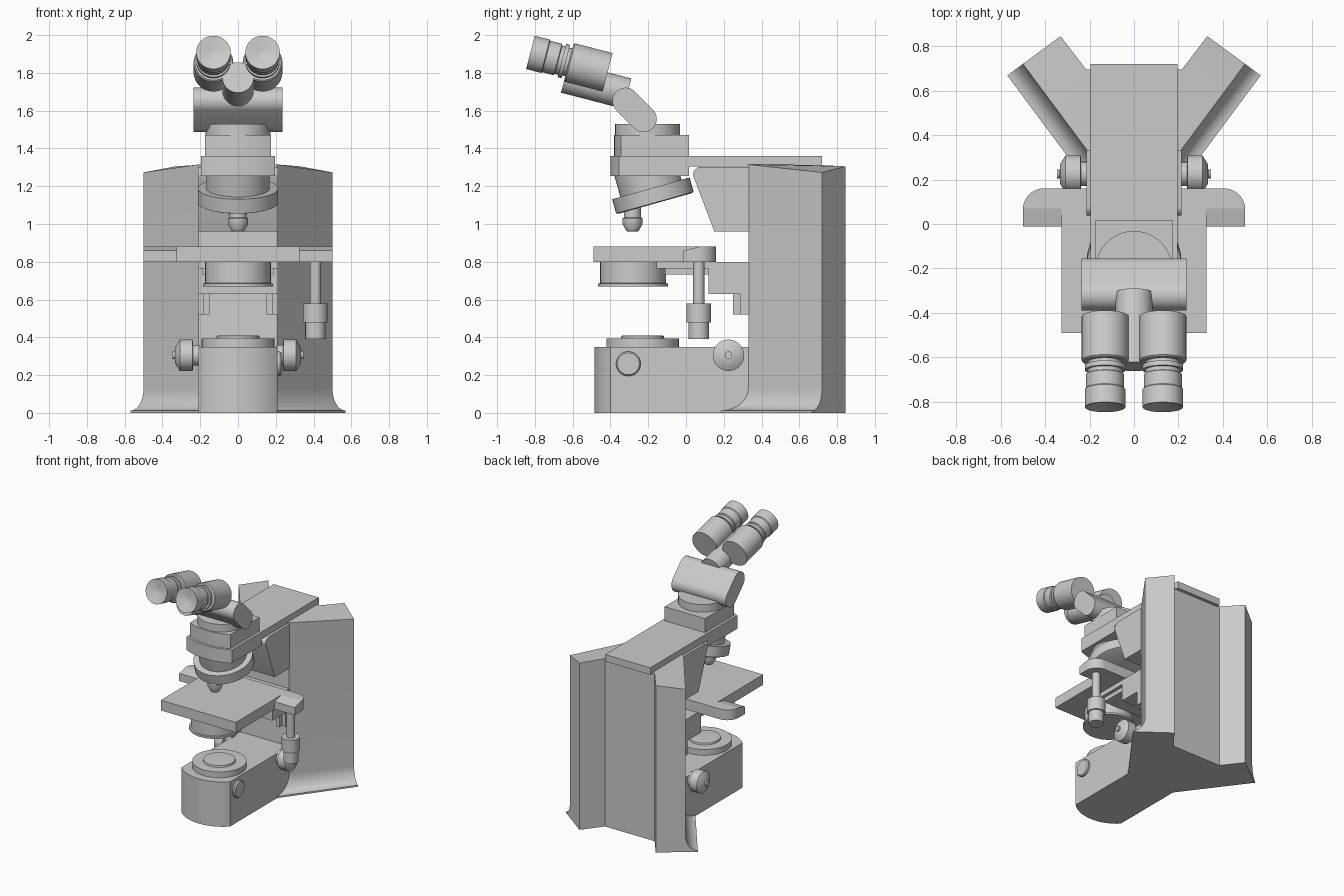
import bpy, bmesh, math
from mathutils import Vector, Matrix

if "Cube" in bpy.data.objects:
    bpy.data.objects.remove(bpy.data.objects["Cube"])


def finish(name, bm, smooth=True):
    bmesh.ops.recalc_face_normals(bm, faces=bm.faces)
    me = bpy.data.meshes.new(name)
    bm.to_mesh(me)
    bm.free()
    ob = bpy.data.objects.new(name, me)
    bpy.context.collection.objects.link(ob)
    if smooth:
        bpy.ops.object.select_all(action='DESELECT')
        ob.select_set(True)
        bpy.context.view_layer.objects.active = ob
        bpy.ops.object.shade_smooth_by_angle(angle=math.radians(30))
    return ob


def loft(name, rings, caps=True, smooth=True):
    """Skin a list of closed rings that all have the same point count."""
    bm = bmesh.new()
    vs = [[bm.verts.new(p) for p in ring] for ring in rings]
    n = len(rings[0])
    for a, b in zip(vs, vs[1:]):
        for i in range(n):
            j = (i + 1) % n
            bm.faces.new((a[i], a[j], b[j], b[i]))
    if caps:
        bm.faces.new(vs[0])
        bm.faces.new(vs[-1])
    return finish(name, bm, smooth)


def prism_z(name, pts, z0, z1):
    return loft(name, [[(x, y, z) for x, y in pts] for z in (z0, z1)])


def prism_x(name, pts, x0, x1):
    return loft(name, [[(x, y, z) for y, z in pts] for x in (x0, x1)])


def box(name, x0, x1, y0, y1, z0, z1):
    return prism_z(name, [(x0, y0), (x1, y0), (x1, y1), (x0, y1)], z0, z1)


def lathe(name, profile, origin, axis=(0, 0, 1), n=48):
    """Turn (radius, distance) pairs around an axis through origin."""
    m = Matrix.Translation(origin) @ Vector(axis).to_track_quat('Z', 'Y').to_matrix().to_4x4()
    rings = [[m @ Vector((r * math.cos(2 * math.pi * i / n),
                          r * math.sin(2 * math.pi * i / n), t)) for i in range(n)]
             for r, t in profile]
    return loft(name, rings)


def bowed(w, side_y, front_y, back_y, n=16):
    """Plan outline: rectangle whose front edge is a shallow circular arc."""
    h = side_y - front_y
    r = (w * w + h * h) / (2 * h)
    a = math.asin(w / r)
    arc = [(r * math.sin(a * (2 * i / n - 1)),
            front_y + r - r * math.cos(a * (2 * i / n - 1))) for i in range(n + 1)]
    return arc + [(w, back_y), (-w, back_y)]


def arc(cx, cy, r, a0, a1, n=10):
    return [(cx + r * math.cos(math.radians(a0 + (a1 - a0) * i / n)),
             cy + r * math.sin(math.radians(a0 + (a1 - a0) * i / n))) for i in range(n + 1)]


# Base with bowed front
prism_z("base", bowed(0.21, -0.40, -0.485, 0.40), 0, 0.35)

# Rear stand: column with two splayed wings and a flared foot
def stand_ring(d, zs):
    half = [(0.21, 0.33 - d / 0.597), (0.5 + 0.802 * d, 0.72 - 0.597 * d),
            (0.33, 0.845), (0.215, 0.695)]
    pts = [(x, y, z) for (x, y), z in zip(half, zs)]
    return pts + [(-x, y, z) for x, y, z in reversed(pts)]

bm = bmesh.new()
rings = [stand_ring(0.087, [0] * 4)]
for i in range(11):
    a = math.pi / 2 * i / 10
    rings.append(stand_ring(0.087 * (1 - math.sin(a)), [0.012 + 0.118 * (1 - math.cos(a))] * 4))
rings.append(stand_ring(0, [1.315, 1.273, 1.305, 1.313]))
vs = [[bm.verts.new(p) for p in ring] for ring in rings]
for a, b in zip(vs, vs[1:]):
    for i in range(8):
        j = (i + 1) % 8
        bm.faces.new((a[i], a[j], b[j], b[i]))
for v in (vs[0], vs[-1]):
    bm.faces.new(v[:4])
    bm.faces.new(v[4:])
    bm.faces.new((v[0], v[3], v[4], v[7]))
finish("stand", bm)

# Upper arm, its bracket and the head blocks
box("arm", -0.195, 0.195, -0.1, 0.72, 1.305, 1.36)
prism_x("arm_bracket", [(0.15, 0.96), (0.04, 1.25)] + arc(0.08, 1.26, 0.043, 175, 90, 6)
        + [(0.36, 1.303), (0.36, 0.96)], -0.213, 0.213)
prism_z("head_block_lower", bowed(0.195, -0.355, -0.40, 0.015), 1.255, 1.36)
prism_z("head_block_upper", bowed(0.175, -0.345, -0.38, 0.015), 1.36, 1.47)
lathe("head_collar", [(0.172, 1.46), (0.172, 1.53)], (0, -0.203, 0))

# Hinged binocular head: stadium section swept sideways
prism_x("head_hinge", arc(-0.32, 1.652, 0.07, 45, 225, 16)
        + arc(-0.225, 1.556, 0.07, 225, 405, 16), -0.235, 0.235)
tilt = (0, -0.968, 0.25)
lathe("head_tube", [(0.083, 0), (0.083, 0.342)], (0, -0.31, 1.69), tilt)

# Eyepieces
eye = [(0.105, 0), (0.105, 0.205), (0.098, 0.212), (0.076, 0.212), (0.076, 0.228),
       (0.091, 0.228), (0.091, 0.25), (0.078, 0.25), (0.078, 0.268), (0.086, 0.272),
       (0.086, 0.335), (0.091, 0.34), (0.091, 0.422), (0.084, 0.422), (0.025, 0.395), (0.004, 0.395)]
for side, s in (("left", -1), ("right", 1)):
    lathe("eyepiece_" + side, eye, (s * 0.13, -0.415, 1.803), tilt)

# Tilted nosepiece and objective
lathe("nosepiece", [(0.2, -0.043), (0.213, -0.038), (0.213, 0.04), (0.168, 0.04), (0.168, 0.158)],
      (0, -0.175, 1.15), (0, -0.27, 0.963))
lathe("objective", [(0.045, 1.12), (0.045, 1.035), (0.053, 1.03), (0.053, 1.0),
                    (0.032, 0.962), (0.02, 0.96)], (0, -0.283, 0))

# Stage plate with rounded ears
box("stage_plate", -0.325, 0.325, -0.49, 0.16, 0.80, 0.88)
for side, s in (("left", -1), ("right", 1)):
    ear = [(0.32, 0.07)] + arc(0.405, 0.065, 0.095, 3, 90) + [(0.32, 0.16)]
    prism_z("stage_ear_" + side, [(s * x, y) for x, y in ear], 0.80, 0.88)
    prism_x("stage_ear_front_" + side, [(-0.012, 0.80), (0.07, 0.80), (0.07, 0.88), (-0.012, 0.86)],
            s * 0.32, s * 0.5)

# Stage drive knob hanging from the right ear
lathe("stage_drive", [(0.03, 0.81), (0.03, 0.58), (0.065, 0.58), (0.065, 0.478), (0.054, 0.478),
                      (0.054, 0.39)], (0.41, 0.068, 0))

# Condenser and stage carrier
lathe("condenser", [(0.174, 0.81), (0.174, 0.687), (0.186, 0.685), (0.186, 0.67), (0.16, 0.67)],
      (0, -0.28, 0))
box("condenser_slide_upper", -0.213, 0.213, -0.155, 0.13, 0.765, 0.80)
box("condenser_slide_lower", -0.187, 0.187, -0.11, 0.13, 0.732, 0.766)
box("stage_carrier", -0.213, 0.213, 0.12, 0.34, 0.63, 0.80)
for side, s in (("left", -1), ("right", 1)):
    box("inner_rail_" + side, *sorted((s * 0.152, s * 0.182)), 0.25, 0.34, 0.52, 0.64)
    box("outer_rail_" + side, *sorted((s * 0.18, s * 0.213)), 0.285, 0.34, 0.52, 0.64)

# Field lamp on the base
lathe("field_lamp", [(0.192, 0.34), (0.192, 0.395), (0.115, 0.395), (0.112, 0.408), (0.09, 0.41)],
      (0, -0.23, 0))

# Focus knobs and side button
knob = [(0.055, 0.2), (0.055, 0.238), (0.083, 0.24), (0.083, 0.308), (0.045, 0.332),
        (0.02, 0.334), (0.02, 0.347)]
for side, s in (("left", -1), ("right", 1)):
    lathe("focus_knob_" + side, knob, (0, 0.225, 0.305), (s, 0, 0))
lathe("side_button", [(0.065, 0.2), (0.065, 0.222), (0.058, 0.23)], (0, -0.305, 0.26), (1, 0, 0))
